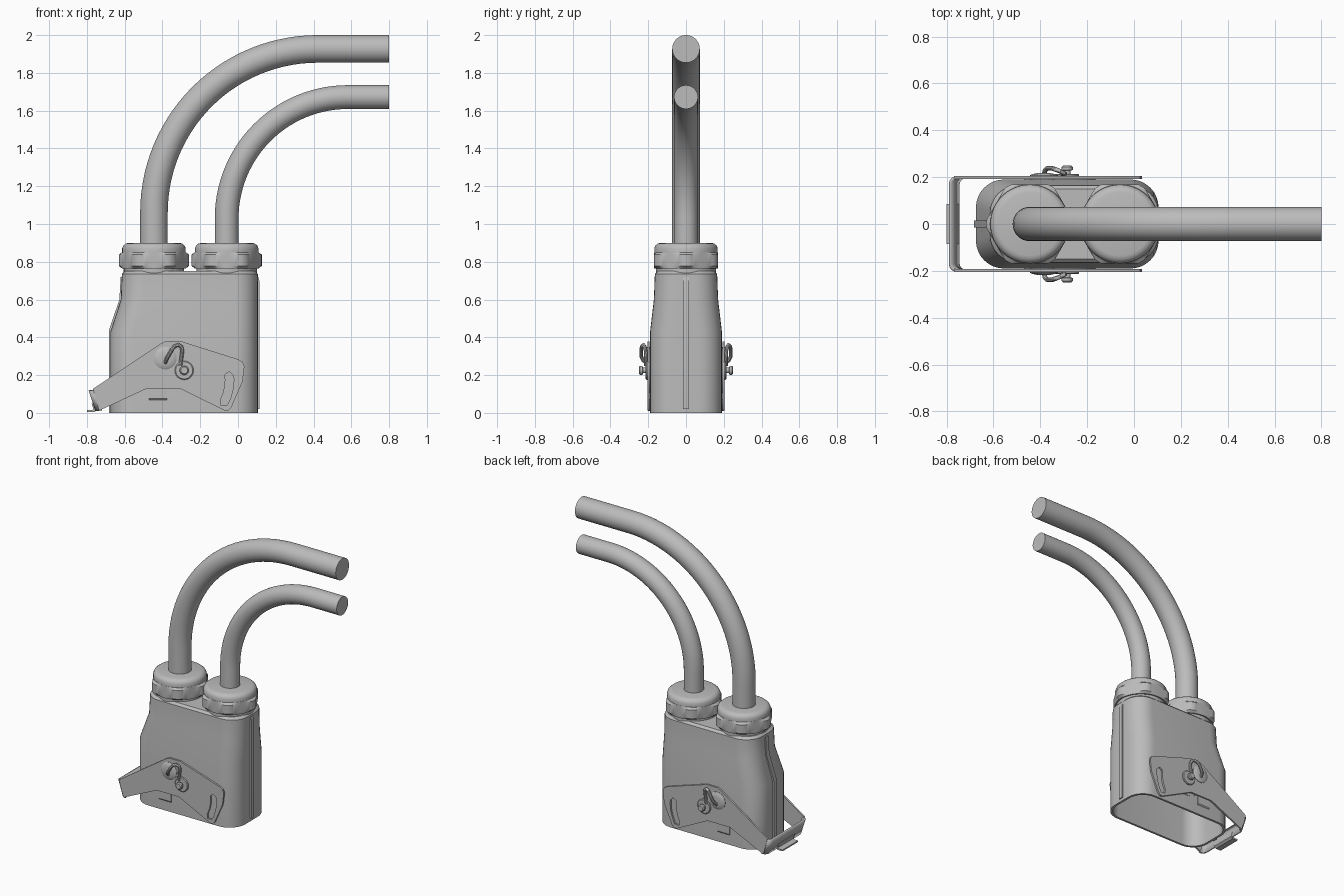
import bpy, bmesh
from math import sin, cos, pi, radians
from mathutils import Vector

cube = bpy.data.objects.get("Cube")
if cube:
    bpy.data.objects.remove(cube)

metal = bpy.data.materials.new("grey metal")
metal.use_nodes = True
GREY = (0.5, 0.5, 0.5, 1)
metal.diffuse_color = GREY
metal.node_tree.nodes["Principled BSDF"].inputs["Base Color"].default_value = GREY


def finish(name, mesh, angle=28):
    mesh.materials.clear()
    mesh.materials.append(metal)
    mesh.shade_smooth()
    mesh.set_sharp_from_angle(angle=radians(angle))
    obj = bpy.data.objects.new(name, mesh)
    bpy.context.collection.objects.link(obj)
    return obj


def loft(name, rings, closed=True, caps=True, angle=28):
    """Skin a list of equal point rings."""
    bm = bmesh.new()
    rows = [[bm.verts.new(p) for p in ring] for ring in rings]
    n = len(rows[0])
    for a, b in zip(rows, rows[1:]):
        for i in range(n if closed else n - 1):
            j = (i + 1) % n
            bm.faces.new((a[i], a[j], b[j], b[i]))
    if caps:
        bm.faces.new(rows[0])
        bm.faces.new(rows[-1])
    bmesh.ops.recalc_face_normals(bm, faces=bm.faces)
    mesh = bpy.data.meshes.new(name)
    bm.to_mesh(mesh)
    bm.free()
    return finish(name, mesh, angle)


def rounded_ring(x0, x1, hy, r, z, steps=8):
    pts = []
    corners = [(x1 - r, hy - r), (x0 + r, hy - r), (x0 + r, r - hy), (x1 - r, r - hy)]
    for k, (cx, cy) in enumerate(corners):
        for i in range(steps + 1):
            a = (k + i / steps) * pi / 2
            pts.append((cx + r * cos(a), cy + r * sin(a), z))
    return pts


def tube(name, path, r, sides):
    rings = []
    path = [Vector(p) for p in path]
    for i, p in enumerate(path):
        t = path[min(i + 1, len(path) - 1)] - path[max(i - 1, 0)]
        n = t.cross(Vector((0, 1, 0))).normalized()
        b = t.cross(n).normalized()
        angles = [2 * pi * k / sides for k in range(sides)]
        rings.append([p + r * (cos(a) * n + sin(a) * b) for a in angles])
    return loft(name, rings)


def side_disc(name, x, z, s, profile, sides=32):
    """Round part turned about the y axis, profile of (radius, y)."""
    angles = [2 * pi * k / sides for k in range(sides)]
    return loft(name, [[(x + r * cos(a), s * y, z + r * sin(a)) for a in angles]
                       for r, y in profile])


# Hollow hood, skinned from the inner ceiling down and back up the outside
shell = [(-0.59, 0.085, 0.14, 0.10, 0.70), (-0.60, 0.09, 0.155, 0.11, 0.60),
         (-0.66, 0.09, 0.175, 0.11, 0.42), (-0.66, 0.09, 0.175, 0.11, 0.0),
         (-0.675, 0.105, 0.19, 0.12, 0.0), (-0.675, 0.105, 0.19, 0.12, 0.43),
         (-0.62, 0.105, 0.17, 0.12, 0.60), (-0.615, 0.105, 0.165, 0.12, 0.735),
         (-0.60, 0.09, 0.15, 0.11, 0.75)]
loft("hood_body", [rounded_ring(*row) for row in shell], angle=20)


# Narrow ribs down both ends of the hood
def end_rib(name, inner, outer):
    outline = outer + inner[::-1]
    loft(name, [[(x, y, z) for x, z in outline] for y in (-0.016, 0.016)])


end_rib("left_end_rib", [(0.09, 0.02), (0.09, 0.72)],
        [(0.113, 0.02), (0.113, 0.70), (0.107, 0.72)])
end_rib("right_end_rib", [(-0.66, 0), (-0.66, 0.43), (-0.60, 0.60), (-0.60, 0.72)],
        [(-0.684, 0), (-0.684, 0.435), (-0.628, 0.60), (-0.621, 0.72)])


# Cable glands: collar, chamfered hex nut and domed cap
def nut_ring(cx, z, r, flat=None, sides=72):
    pts = []
    for k in range(sides):
        a = 2 * pi * k / sides
        off = (a % (pi / 3)) - pi / 6
        d = min(r, flat / cos(off)) if flat else r
        pts.append((cx + d * cos(a), d * sin(a), z))
    return pts


def bend(x, z0, z1, z_top, x_end, steps=28):
    """Straight rise, quarter turn, straight run."""
    r = z_top - z1
    arc = [(x + r - r * cos(i / steps * pi / 2), 0, z1 + r * sin(i / steps * pi / 2))
           for i in range(steps + 1)]
    return [(x, 0, z0)] + arc + [(x_end, 0, z_top)]


for side, cx, radius, rise, top in (("right", -0.445, 0.073, 1.06, 1.927),
                                    ("left", -0.06, 0.063, 1.03, 1.672)):
    loft(side + "_gland_collar", [nut_ring(cx, z, r) for z, r in
                                  ((0.74, 0.16), (0.765, 0.16), (0.78, 0.15))])
    loft(side + "_gland_nut", [nut_ring(cx, z, r, 0.169) for z, r in
                               ((0.765, 0.169), (0.778, 0.186),
                                (0.838, 0.186), (0.85, 0.169))])
    loft(side + "_gland_cap", [nut_ring(cx, z, r) for z, r in
                               ((0.84, 0.158), (0.85, 0.168), (0.872, 0.168), (0.886, 0.162),
                                (0.896, 0.15), (0.9, 0.135))], angle=40)
    tube(side + "_cable", bend(cx, 0.88, rise, top, 0.8), radius, 40)

# Locking lever side plates with a cam slot
PLATE = [(-0.768, 0.127), (-0.41, 0.367), (-0.385, 0.379), (-0.30, 0.379), (0.0, 0.284),
         (0.025, 0.27), (0.034, 0.245), (0.024, 0.165), (-0.035, 0.03), (-0.05, 0.013),
         (-0.07, 0.012), (-0.31, 0.13), (-0.48, 0.13), (-0.735, 0.012)]
PIVOT = (-0.285, 0.225)


def cam_slot(half=0.023, steps=10):
    mid = []
    for i in range(steps + 1):
        t = i / steps
        a, r = radians(-6 - 33 * t), 0.24 + 0.03 * t
        mid.append((a, r))
    edge = [(a, r + half) for a, r in mid]
    edge += [(mid[-1][0] - 0.08, mid[-1][1])]
    edge += [(a, r - half) for a, r in reversed(mid)]
    edge += [(mid[0][0] + 0.08, mid[0][1])]
    return [(PIVOT[0] + r * cos(a), PIVOT[1] + r * sin(a)) for a, r in edge]


def flat_plate(name, outlines, y, half):
    curve = bpy.data.curves.new(name, "CURVE")
    curve.dimensions = "2D"
    curve.fill_mode = "BOTH"
    curve.extrude = half
    for pts in outlines:
        spline = curve.splines.new("POLY")
        spline.points.add(len(pts) - 1)
        for point, (x, z) in zip(spline.points, pts):
            point.co = (x, z, 0, 1)
        spline.use_cyclic_u = True
    temp = bpy.data.objects.new(name + "_outline", curve)
    bpy.context.collection.objects.link(temp)
    graph = bpy.context.evaluated_depsgraph_get()
    mesh = bpy.data.meshes.new_from_object(temp.evaluated_get(graph))
    bpy.data.objects.remove(temp)
    obj = finish(name, mesh)
    obj.rotation_euler.x = pi / 2
    obj.location.y = y


for side, s in (("front", -1), ("back", 1)):
    flat_plate(side + "_lever_plate", [PLATE, cam_slot()], s * 0.199, 0.006)
    # Spacer behind the lever and moulded stop below it
    side_disc(side + "_pivot_spacer", *PIVOT, s, [(0.12, 0.18), (0.12, 0.193)])
    loft(side + "_lever_stop", [[(x, s * 0.18, 0.13), (x, s * 0.196, 0.13),
                                 (x, s * 0.196, 0.075), (x, s * 0.18, 0.055)]
                                for x in (-0.47, -0.375)])
    # Pivot washer and bolt
    side_disc(side + "_pivot_washer", *PIVOT, s,
              [(0.05, 0.19), (0.05, 0.21), (0.045, 0.214), (0.02, 0.214)])
    side_disc(side + "_pivot_bolt", *PIVOT, s,
              [(0.014, 0.21), (0.014, 0.228), (0.024, 0.23), (0.024, 0.243), (0.018, 0.249)])
    # Domed spring seat and wire hook
    side_disc(side + "_spring_seat", -0.385, 0.29, s,
              [(0.06, 0.19), (0.06, 0.207), (0.05, 0.213), (0.03, 0.217)])
    hook = [(-0.385, 0.265, 0.21), (-0.38, 0.28, 0.228), (-0.37, 0.30, 0.238),
            (-0.35, 0.335, 0.238), (-0.335, 0.353, 0.233), (-0.315, 0.36, 0.225),
            (-0.30, 0.35, 0.218), (-0.295, 0.33, 0.214), (-0.30, 0.29, 0.212),
            (-0.305, 0.25, 0.212)]
    tube(side + "_spring_hook", [(x, s * y, z) for x, z, y in hook], 0.01, 10)

# Sloped bridge joining the two lever plates, with rounded corners
path = []
for s in (-1, 1):
    arc = [(-0.755 - 0.03 * sin(a), s * (0.169 + 0.03 * cos(a)))
           for a in (i * pi / 12 for i in range(7))]
    path += arc if s < 0 else arc[::-1]
bridge = loft("lever_bridge", [[(x, y, 0.12) for x, y in path],
                               [(x + 0.035, y, 0.012) for x, y in path]],
              closed=False, caps=False)
solid = bridge.modifiers.new("thickness", "SOLIDIFY")
solid.thickness = 0.012
solid.offset = 0

# Finger lip turned outward at the bridge's lower edge
lip = [(-0.775, 0.05), (-0.765, 0.02), (-0.775, 0.014), (-0.8, 0.014),
       (-0.8, 0.004), (-0.76, 0.004), (-0.745, 0.016), (-0.755, 0.05)]
loft("lever_lip", [[(x, y, z) for x, z in lip] for y in (-0.085, 0.085)])
